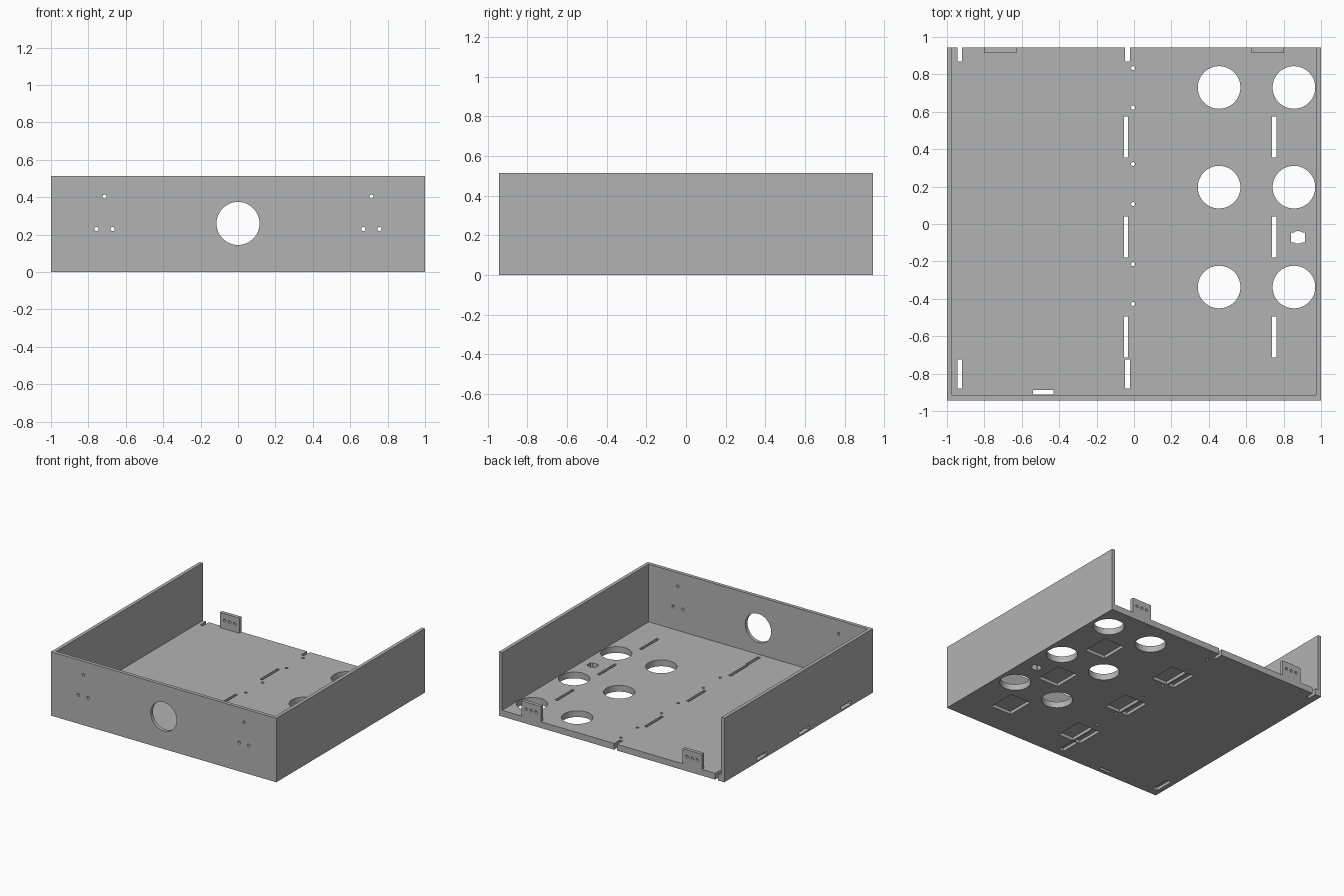
import bpy, bmesh, math
from mathutils import Matrix

if "Cube" in bpy.data.objects:
    bpy.data.objects.remove(bpy.data.objects["Cube"])

steel = bpy.data.materials.new("plain grey metal")
steel.diffuse_color = (0.45, 0.45, 0.45, 1)
steel.use_nodes = True
steel.node_tree.nodes["Principled BSDF"].inputs["Base Color"].default_value = steel.diffuse_color

X, Y, H = 1.0, 0.943, 0.513      # half width, half depth, wall height
WALL, FLOOR = 0.028, 0.05        # sheet thicknesses


def add_box(bm, x0, x1, y0, y1, z0, z1):
    m = Matrix.Translation(((x0 + x1) / 2, (y0 + y1) / 2, (z0 + z1) / 2))
    m = m @ Matrix.Diagonal((x1 - x0, y1 - y0, z1 - z0, 1))
    bmesh.ops.create_cube(bm, size=1, matrix=m)


def add_cyl(bm, x, y, z, r, length, along_y=False, n=48):
    m = Matrix.Translation((x, y, z))
    if along_y:
        m = m @ Matrix.Rotation(math.pi / 2, 4, 'X')
    bmesh.ops.create_cone(bm, cap_ends=True, segments=n, radius1=r, radius2=r,
                          depth=length, matrix=m)


def make(name, bm):
    mesh = bpy.data.meshes.new(name)
    bm.to_mesh(mesh)
    bm.free()
    ob = bpy.data.objects.new(name, mesh)
    bpy.context.collection.objects.link(ob)
    mesh.materials.append(steel)
    return ob


def cut(target, bm):
    cutter = make("cutter", bm)
    cutter.hide_render = True
    mod = target.modifiers.new("cut", 'BOOLEAN')
    mod.operation, mod.solver, mod.object = 'DIFFERENCE', 'EXACT', cutter
    bpy.context.view_layer.objects.active = target
    bpy.ops.object.modifier_apply(modifier=mod.name)
    bpy.data.objects.remove(cutter)


# tray: floor, front wall and two side walls, open at the back
bm = bmesh.new()
add_box(bm, -X, X, -Y, Y, 0, H)
tray = make("tray", bm)
bm = bmesh.new()
add_box(bm, -X + WALL, X - WALL, -Y + WALL, Y + 0.1, FLOOR, H + 0.1)
cut(tray, bm)

rows = (0.465, -0.07, -0.605)

# floor holes and slots that go right through
bm = bmesh.new()
for y in (0.73, 0.197, -0.337):
    for x in (0.455, 0.855):
        add_cyl(bm, x, y, 0.02, 0.114, 0.2)
for y in (0.833, 0.622, 0.32, 0.106, -0.215, -0.427):
    add_cyl(bm, -0.005, y, 0.02, 0.011, 0.2, n=20)
for y in rows:
    for x in (-0.043, 0.75):
        add_box(bm, x - 0.011, x + 0.011, y - 0.11, y + 0.11, -0.1, 0.1)
for x in (-0.932, -0.035):
    add_box(bm, x - 0.0125, x + 0.0125, 0.868, 1.1, -0.1, 0.1)
    add_box(bm, x - 0.0125, x + 0.0125, -0.88, -0.725, -0.1, 0.1)
add_box(bm, -0.54, -0.43, -0.911, -0.888, -0.1, 0.1)
cut(tray, bm)

# small opening with bowed ends
bm = bmesh.new()
add_box(bm, 0.84, 0.915, -0.098, -0.045, -0.1, 0.1)
cut(tray, bm)
bm = bmesh.new()
add_cyl(bm, 0.8775, -0.0715, 0.02, 0.034, 0.2, n=32)
cut(tray, bm)

# shallow pockets under the floor and wider mouths under the slots
bm = bmesh.new()
for y in rows:
    add_box(bm, 0.58, 0.7625, y - 0.112, y + 0.112, -0.1, 0.025)
    add_box(bm, -0.015, 0.12, y - 0.112, y + 0.112, -0.1, 0.025)
    add_box(bm, -0.085, -0.031, y - 0.112, y + 0.112, -0.1, 0.025)
for x in (-0.932, -0.035):
    add_box(bm, x - 0.03, x + 0.014, -0.882, -0.723, -0.1, 0.025)
cut(tray, bm)

# short recesses low in the left wall
bm = bmesh.new()
for y in rows:
    add_box(bm, -1.1, -0.965, y - 0.065, y + 0.065, 0.012, 0.042)
cut(tray, bm)

# front wall opening and screw holes
bm = bmesh.new()
add_cyl(bm, 0, -Y, 0.26, 0.115, 0.2, True)
for s in (-1, 1):
    for x, z in ((0.713, 0.403), (0.756, 0.23), (0.67, 0.23)):
        add_cyl(bm, s * x, -Y, z, 0.011, 0.2, True, 20)
cut(tray, bm)

# upright rear tabs, each with three screw holes
parts = [tray]
for side, s in (("left", -1), ("right", 1)):
    bm = bmesh.new()
    add_box(bm, s * 0.715 - 0.086, s * 0.715 + 0.086, Y - WALL, Y, FLOOR, 0.172)
    tab = make(side + "_rear_tab", bm)
    bm = bmesh.new()
    for i in (-1, 0, 1):
        add_cyl(bm, s * 0.715 + i * 0.045, Y, 0.115, 0.011, 0.2, True, 20)
    cut(tab, bm)
    parts.append(tab)

for ob in bpy.context.selected_objects:
    ob.select_set(False)
for ob in parts:
    ob.select_set(True)
bpy.context.view_layer.objects.active = tray
bpy.ops.object.shade_smooth_by_angle(angle=math.radians(30))
